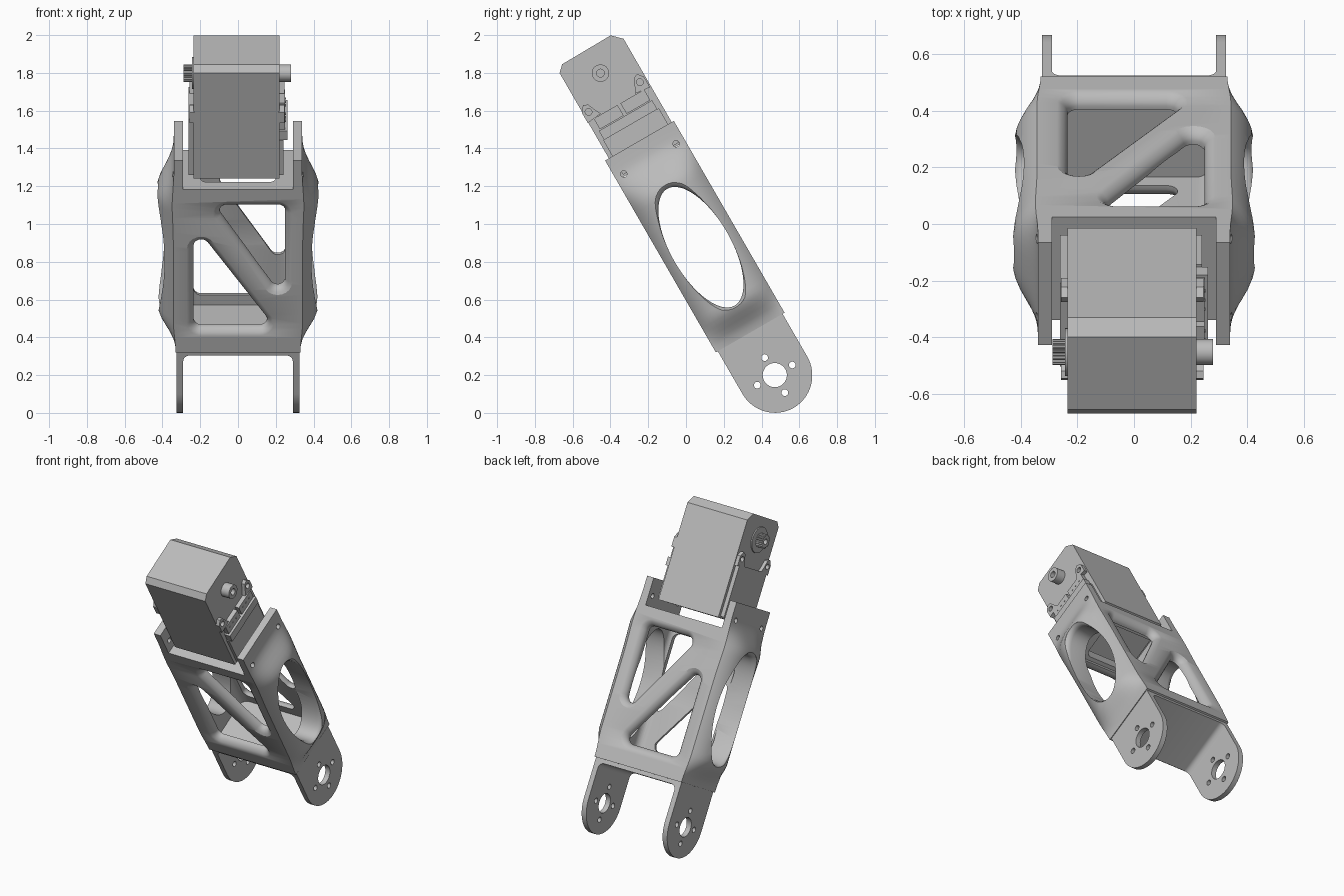
import bpy, bmesh, math
from mathutils import Matrix, Vector

cube = bpy.data.objects.get("Cube")
if cube:
    bpy.data.objects.remove(cube, do_unlink=True)

grey = bpy.data.materials.new("plain_grey")
grey.use_nodes = True
grey.diffuse_color = (0.5, 0.5, 0.5, 1)
grey.node_tree.nodes["Principled BSDF"].inputs["Base Color"].default_value = (0.5, 0.5, 0.5, 1)

# Everything is built upright around the lower pivot, then tilted into place
TILT = Matrix.Translation((0, 0.47, 0.2)) @ Matrix.Rotation(math.radians(30), 4, "X")
parts = []


def loft(name, rings, part=True):
    """Closed solid through a list of equal-length rings."""
    bm = bmesh.new()
    rows = [[bm.verts.new(p) for p in ring] for ring in rings]
    n = len(rows[0])
    for a, b in zip(rows, rows[1:]):
        for i in range(n):
            j = (i + 1) % n
            bm.faces.new((a[i], a[j], b[j], b[i]))
    bm.faces.new(rows[0])
    bm.faces.new(rows[-1])
    bmesh.ops.recalc_face_normals(bm, faces=bm.faces)
    me = bpy.data.meshes.new(name)
    bm.to_mesh(me)
    bm.free()
    ob = bpy.data.objects.new(name, me)
    bpy.context.collection.objects.link(ob)
    me.materials.append(grey)
    if part:
        parts.append(ob)
    return ob


PLACE = {"x": lambda p, d: (d, p[0], p[1]),
         "y": lambda p, d: (p[0], d, p[1]),
         "z": lambda p, d: (p[0], p[1], d)}


def prism(name, pts, lo, hi, axis="x", part=True):
    return loft(name, [[PLACE[axis](p, d) for p in pts] for d in (lo, hi)], part)


def rect(a0, b0, a1, b1):
    return [(a0, b0), (a1, b0), (a1, b1), (a0, b1)]


def oval(ca, cb, ra, rb=None, n=32):
    rb = rb or ra
    return [(ca + ra * math.cos(2 * math.pi * i / n),
             cb + rb * math.sin(2 * math.pi * i / n)) for i in range(n)]


def rounded(pts, r, grow=0.0, seg=8):
    """Counter-clockwise polygon with round corners, optionally grown outward."""
    out = []
    for i, p in enumerate(pts):
        p, q, s = Vector(p), Vector(pts[i - 1]), Vector(pts[(i + 1) % len(pts)])
        d1, d2 = (p - q).normalized(), (s - p).normalized()
        n1, n2 = Vector((d1.y, -d1.x)), Vector((d2.y, -d2.x))
        c = p - (n1 + n2) / (1 + n1.dot(n2)) * r
        start, turn = math.atan2(n1.y, n1.x), math.acos(max(-1, min(1, n1.dot(n2))))
        for k in range(seg + 1):
            a = start + turn * k / seg
            out.append((c.x + (r + grow) * math.cos(a), c.y + (r + grow) * math.sin(a)))
    return out


def boolean(ob, cutter, op="DIFFERENCE"):
    mod = ob.modifiers.new("cut", "BOOLEAN")
    mod.operation, mod.object, mod.solver = op, cutter, "EXACT"
    bpy.context.view_layer.objects.active = ob
    bpy.ops.object.modifier_apply(modifier=mod.name)
    bpy.data.objects.remove(cutter, do_unlink=True)


def cut(ob, pts, lo, hi, axis="x"):
    boolean(ob, prism("cutter", pts, lo, hi, axis, False))


def ease(a, b, t):
    t = max(0, min(1, (t - a) / (b - a)))
    return t * t * (3 - 2 * t)


# Link body: box whose sides swell around the oval openings
LOW, HIGH, HALF = 0.26, 1.433, 0.21


def side_x(v, u):
    swell = ease(LOW, 0.45, u) * ease(1.35, 1.12, u)
    return 0.33 + 0.01 * ease(0.9, 1.3, u) + 0.095 * swell * (1 - (abs(v) / 0.22) ** 3)


across = [HALF * math.sin(math.pi / 2 * i / 9) for i in range(-9, 10)]
rings = []
for k in range(41):
    u = LOW + (HIGH - LOW) * k / 40
    rings.append([(side_x(v, u), v, u) for v in across]
                 + [(-side_x(v, u), v, u) for v in reversed(across)])
body = loft("link_body", rings)

# Servo seat, hollow core and open floor
cut(body, rect(-0.29, -0.3, 0.29, 0.3), 1.255, 1.5, "z")
cut(body, rounded(rect(-0.27, -0.155, 0.27, 0.155), 0.05), 0.34, 1.17, "z")
cut(body, rounded(rect(-0.2, -0.13, 0.2, 0.13), 0.04), 1.1, 1.3, "z")

# Two triangular windows right through, with flared edges
flare = [(0.17, 0), (0.182, 0.004), (0.193, 0.012), (0.202, 0.022), (0.21, 0.036), (0.25, 0.036)]
flare = [(-d, g) for d, g in reversed(flare)] + flare
for tri in ([(-0.235, 0.40), (0.19, 0.40), (-0.235, 1.02)],
            [(0.25, 0.55), (0.25, 1.145), (-0.13, 1.145)]):
    boolean(body, loft("cutter", [[(x, d, u) for x, u in rounded(tri, 0.04, g)]
                                  for d, g in flare], False))

# Oval side openings with a softened lip
lip = [(0.39, 0), (0.405, 0.004), (0.415, 0.011), (0.425, 0.024), (0.5, 0.024)]
lip = [(-d, g) for d, g in reversed(lip)] + lip
boolean(body, loft("cutter", [[(d, v, u) for v, u in oval(0, 0.782, 0.159 + g, 0.357 + g, 64)]
                              for d, g in lip], False))

# Screw holes in the cheeks
for v in (-0.16, 0.16):
    cut(body, oval(v, 1.322, 0.017, n=16), -0.5, 0.5)

# Fork: U-shaped bracket trimmed to round-ended arms
inner = rounded([(-0.29, -0.5), (0.29, -0.5), (0.29, 0.234), (-0.29, 0.234)], 0.035)
fork = prism("fork_bracket", rect(-0.325, -0.25, 0.325, 0.262), -0.23, 0.23, "y")
cut(fork, inner, -0.3, 0.3, "y")
arm = [(0.198 * math.cos(a), 0.2 * math.sin(a))
       for a in (math.pi + math.pi * i / 32 for i in range(33))]
boolean(fork, prism("cutter", arm + [(0.198, 0.3), (-0.198, 0.3)], -0.5, 0.5, "x", False), "INTERSECT")
cut(fork, oval(0, 0, 0.064), -0.5, 0.5)
for i in range(4):
    a = i * math.pi / 2
    cut(fork, oval(0.107 * math.cos(a), 0.107 * math.sin(a), 0.018, n=16), -0.5, 0.5)

# Servo case with chamfered top
prism("servo_case", [(-0.187, 1.31), (0.197, 1.31), (0.197, 1.942), (0.147, 1.992),
                     (-0.152, 1.988), (-0.187, 1.955)], -0.235, 0.22)

# Side covers and cable sockets
prism("servo_left_cover", rect(-0.165, 1.32, 0.175, 1.53), 0.215, 0.24)
prism("servo_left_ridge", rect(-0.16, 1.53, 0.165, 1.585), 0.215, 0.262)
prism("servo_right_cover", rect(-0.165, 1.32, 0.175, 1.66), -0.262, -0.23)
for name, v0 in (("front_socket", -0.151), ("rear_socket", 0.012)):
    prism(name, rect(v0, 1.59, v0 + 0.145, 1.655), 0.215, 0.25)
    for k in range(3):
        prism(name + "_pin", oval(v0 + 0.035 + k * 0.037, 1.622, 0.006, n=8), 0.245, 0.253)

# Mounting lugs on both sides
for side, lo, hi in (("left", 0.215, 0.245), ("right", -0.258, -0.23)):
    for end, s in (("front", -1), ("rear", 1)):
        shape = [(s * v, u) for v, u in ((0.105, 1.66), (0.19, 1.65), (0.19, 1.715),
                                         (0.165, 1.745), (0.14, 1.735), (0.125, 1.7))]
        lug = prism(f"{side}_{end}_lug", shape, lo, hi)
        cut(lug, oval(s * 0.157, 1.70, 0.018, n=16), -0.5, 0.5)

# Idler boss and toothed output shaft
boss = prism("idler_boss", oval(0, 1.846, 0.046), 0.215, 0.28)
cut(boss, oval(0, 1.846, 0.021, n=20), 0.23, 0.4)
prism("output_collar", oval(0, 1.846, 0.085), -0.243, -0.23)
teeth = [((0.046 if i % 4 < 2 else 0.039) * math.cos(i * math.pi / 40),
          1.846 + (0.046 if i % 4 < 2 else 0.039) * math.sin(i * math.pi / 40)) for i in range(80)]
shaft = prism("output_spline", teeth, -0.288, -0.235)
cut(shaft, oval(0, 1.846, 0.018, n=20), -0.4, -0.25)

# Smooth shading, then tilt the assembly
bpy.ops.object.select_all(action="DESELECT")
for ob in parts:
    ob.select_set(True)
    bpy.context.view_layer.objects.active = ob
bpy.ops.object.shade_smooth_by_angle(angle=math.radians(30))
for ob in parts:
    ob.data.transform(TILT)
